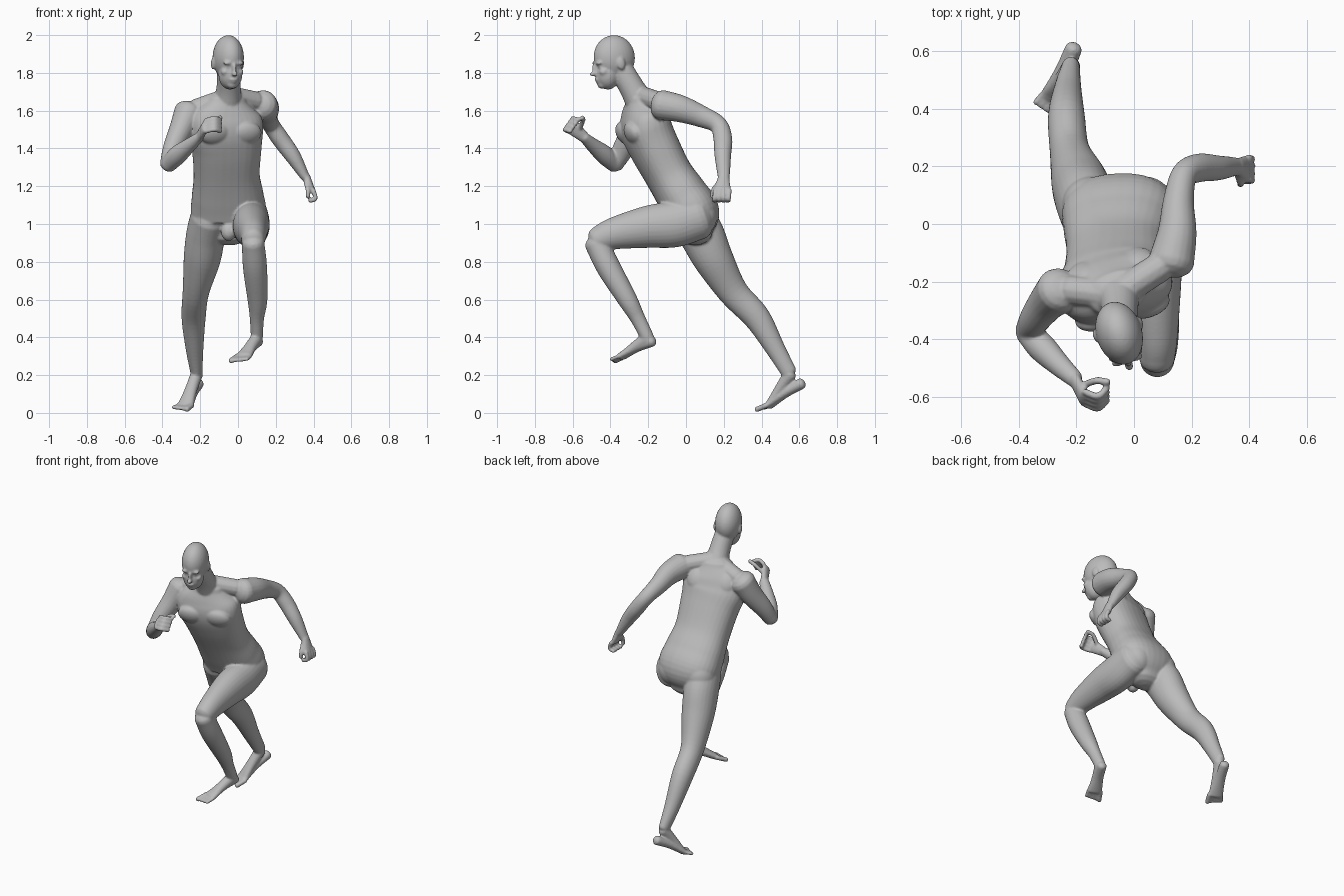
import bpy, bmesh, math
from mathutils import Matrix, Vector

if "Cube" in bpy.data.objects:
    bpy.data.objects.remove(bpy.data.objects["Cube"], do_unlink=True)

UNIT = 0.01          # all body measures below are hundredths
STEPS = 6            # rings between two key sections
X, Y, Z = Vector((1, 0, 0)), Vector((0, 1, 0)), Vector((0, 0, 1))
bm = bmesh.new()


def spline(rows):
    """Smooth path through rows of x, y, z, half width, half depth."""
    keys = [Vector(row) for row in rows]
    keys = [keys[0] * 2 - keys[1]] + keys + [keys[-1] * 2 - keys[-2]]
    path = []
    for a, b, c, d in zip(keys, keys[1:], keys[2:], keys[3:]):
        for i in range(STEPS):
            t = i / STEPS
            path.append((b * 2 + (c - a) * t + (a * 2 - b * 5 + c * 4 - d) * (t * t)
                         + (b * 3 - a - c * 3 + d) * (t * t * t)) * 0.5)
    path.append(keys[-2])
    return path


def loft(rows, side=X, twist=0, box=1.0, sides=20):
    """Closed, round-ended tube; twist turns the width axis along the path."""
    path = spline(rows)
    last = len(path) - 1
    sections = []
    for i, p in enumerate(path):
        before, after = path[max(i - 1, 0)], path[min(i + 1, last)]
        tangent = (Vector(after[:3]) - Vector(before[:3])).normalized()
        axis = Matrix.Rotation(math.radians(twist * i / last), 3, 'Z') @ Vector(side)
        u = (axis - tangent * axis.dot(tangent)).normalized()
        v = tangent.cross(u)
        centre, wide, deep = Vector(p[:3]), p[3], p[4]
        dome = [(math.sin(a) * min(wide, deep) * 0.7, math.cos(a)) for a in (0.45, 0.9, 1.3)]
        body = [(0, 1)]
        if i == 0:
            body = [(-s, c) for s, c in reversed(dome)] + body
        if i == last:
            body = body + dome
        for shift, scale in body:
            sections.append((centre + tangent * shift, u * wide * scale, v * deep * scale))

    def bend(value):
        return math.copysign(abs(value) ** box, value)

    rings = []
    for centre, u, v in sections:
        angles = [math.tau * k / sides for k in range(sides)]
        rings.append([bm.verts.new((centre + u * bend(math.cos(a)) + v * bend(math.sin(a))) * UNIT)
                      for a in angles])
    for low, high in zip(rings, rings[1:]):
        for k in range(sides):
            n = (k + 1) % sides
            bm.faces.new((low[k], low[n], high[n], high[k]))
    bm.faces.new(rings[0][::-1])
    bm.faces.new(rings[-1])


def tube(points, radius, side=X):
    loft([(*p, radius, radius) for p in points], side, sides=12)


def blob(centre, radii, frame=Matrix()):
    place = Matrix.Scale(UNIT, 4) @ frame @ Matrix.Translation(centre) @ Matrix.Diagonal((*radii, 1))
    bmesh.ops.create_uvsphere(bm, u_segments=28, v_segments=18, radius=1, matrix=place)


def pair(centre, radii, frame):
    x, y, z = centre
    for sign in (-1, 1):
        blob((sign * x, y, z), radii, frame)


def frame_at(place, yaw, pitch):
    return (Matrix.Translation(place) @ Matrix.Rotation(math.radians(yaw), 4, 'Z')
            @ Matrix.Rotation(math.radians(pitch), 4, 'X'))


def foot(ankle, heel, ball, toe, big):
    """Sole, instep and five toes; big is the side of the big toe."""
    ankle, heel, ball, toe = map(Vector, (ankle, heel, ball, toe))
    along = (ball - heel).normalized()
    across = Z.cross(along).normalized()
    arch = heel.lerp(ball, 0.5) + Z * 0.8
    loft([(*heel, 3, 3), (*arch, 3.4, 2.6), (*ball, 4.8, 2.1)], across)
    loft([(*ankle, 3.2, 3.6), (*ankle.lerp(ball, 0.5), 3.4, 2.8), (*ball, 4.4, 1.8)], across)
    for i in range(5):
        offset = across * (big * (2 - i) * 2.1)
        tip = toe + offset - along * (i * 0.5)
        tube([ball + offset * 0.9, tip], 1.1 if i else 1.5, across)


# Torso, leaning forward, shoulders turned against the hips
loft([(-5, 5, 95, 12, 9), (-5, 4, 105, 19.5, 14), (-5.5, -2, 115, 19, 13.5),
      (-6, -9, 126, 17.5, 12.5), (-6, -16.5, 140, 18.5, 13), (-6.5, -21, 150, 20, 13),
      (-6.5, -22.5, 158, 18.5, 11), (-6, -23.5, 165, 11, 8)], twist=18, box=0.85, sides=32)
chest = frame_at((-6.5, -21, 150), 15, 27)
pair((8.5, -9.3, 2.5), (8.5, 4.3, 6.5), chest)      # chest muscles
pair((9, 8.5, 4), (6.5, 4, 7.5), chest)             # shoulder blades
blob((4, 6, 104), (10, 10.5, 11))                   # buttocks
blob((-15, 6.5, 104), (10, 10, 11))
blob((-5, -7, 96), (4, 4, 5))                       # groin

# Neck and the slopes to the shoulders
loft([(-6, -22, 160, 8.5, 8.5), (-5, -28, 171, 6.6, 6.8), (-5, -34, 181, 6, 6.5)])
tube([(-5, -24, 168), (9, -15, 165)], 5.3, Z)
tube([(-5, -25, 167), (-22, -23, 161)], 5.3, Z)

# Head, turned a little to its left and tipped down
head = frame_at((-5, -38.5, 187), 17, 8)
blob((0, 0.7, 1), (8, 11.2, 11.9), head)            # skull
blob((0, -4.5, -7.5), (6.3, 6.3, 7.8), head)        # face
blob((0, -7.7, -12), (3, 2.8, 2.5), head)           # chin
blob((0, -10.6, -3.5), (1.1, 1.6, 3.2), head)       # nose bridge
blob((0, -12.2, -6), (1.6, 1.8, 1.2), head)         # nose tip
blob((0, -10.6, -9), (2.3, 1.1, 0.6), head)         # lips
blob((0, -10.3, -10.4), (2, 1, 0.6), head)
pair((3, -9.3, -0.5), (2.8, 1.4, 1), head)          # brows
pair((3, -8.3, -2.8), (1.5, 1.3, 1), head)          # eyes
pair((4.2, -7.3, -5.5), (2, 2.4, 2), head)          # cheeks
pair((8, 1.7, -2.3), (1, 2.2, 3.3), head)           # ears

# Left arm, swung back
loft([(13, -13, 163, 8, 8), (15, -3, 161, 6.8, 7.2), (15.5, 8, 157, 5.4, 5.8),
      (17.5, 17, 152.5, 4.6, 4.8), (22.5, 19.5, 145, 4.7, 5), (29, 19.5, 136, 4.2, 4.4),
      (35.5, 20, 125, 2.5, 3.2)])
loft([(36, 20, 125, 2.3, 3), (39, 19.3, 118, 1.8, 4.6)])
for i in range(4):
    y = 23 - i * 2.5
    tube([(39.8, y, 118), (41, y - 0.4, 113.5), (38, y - 0.6, 112.3)], 1.25, Y)
tube([(36, 17.5, 122), (37, 14.5, 118), (37, 14, 114.5)], 1.3)

# Right arm, bent forward with a loose fist
loft([(-26, -23, 159, 8, 8), (-30, -27, 150, 6.5, 7), (-34.5, -33, 140, 5.3, 5.8),
      (-37, -37.5, 131.5, 4.4, 4.4)])
loft([(-37, -37.5, 131.5, 4.4, 4.4), (-32, -43, 136.5, 5, 5), (-26, -49, 141.5, 3.8, 4),
      (-20.5, -54, 146, 2.6, 3)], Z)
loft([(-20.5, -54, 146, 2.2, 3), (-17.5, -60.5, 151.5, 1.8, 4.2)])
for i in range(4):
    y, z = (i - 1.5) * 1.4, 152 + (i - 1.5) * 2
    tube([(-17, y - 60.5, z), (-12.5, y - 62, z + 1), (-9.3, y - 59, z)], 1.25, Z)
tube([(-17.5, -56, 151), (-13, -54.5, 155), (-9, -55, 156.3)], 1.3, Z)

# Left leg, knee lifted in front
loft([(6.5, 7, 104, 9.5, 12), (7, -6, 100, 9.8, 12.3), (7, -20, 98.5, 9.5, 11.2),
      (8, -38, 95, 7.3, 8.5), (8, -47, 91.5, 6.2, 6.8)], sides=28)
loft([(8, -47.5, 90, 6, 6.3), (9, -41, 77, 6.4, 6.4), (10.3, -31, 60, 5.3, 5.2),
      (10, -25.5, 50, 3.8, 4), (10, -20.5, 40, 3.2, 3.6)])
foot((10, -20.5, 39.5), (10.5, -18, 38), (3, -34, 30), (0, -39.5, 27.5), -1)

# Right leg, pushing off behind
loft([(-15, 2, 104, 10, 12), (-17, 8, 95, 10.3, 12), (-19, 14.5, 81.5, 9.8, 10.6),
      (-22.3, 25, 64, 7, 8), (-23.5, 37.5, 50.5, 6.4, 7.1), (-23, 47.3, 34, 4.7, 5.2),
      (-22, 54.5, 21.5, 3.2, 4.2)], sides=28)
foot((-21.8, 55, 20.5), (-21, 61, 15.5), (-28, 44, 4), (-31, 39, 1.8), 1)

bmesh.ops.recalc_face_normals(bm, faces=bm.faces)

# Fuse the parts into one smooth skin
skin = bpy.data.materials.new("plain_grey")
skin.use_nodes = True
grey = (0.5, 0.5, 0.5, 1)
skin.diffuse_color = grey
skin.node_tree.nodes["Principled BSDF"].inputs["Base Color"].default_value = grey

mesh = bpy.data.meshes.new("running_body")
bm.to_mesh(mesh)
bm.free()
mesh.materials.append(skin)
body = bpy.data.objects.new("running_body", mesh)
bpy.context.scene.collection.objects.link(body)

fuse = body.modifiers.new("fuse", 'REMESH')
fuse.mode = 'VOXEL'
fuse.voxel_size = 0.0065
relax = body.modifiers.new("relax", 'SMOOTH')
relax.factor = 0.5
relax.iterations = 5

bpy.context.view_layer.update()
fused = bpy.data.meshes.new_from_object(body.evaluated_get(bpy.context.evaluated_depsgraph_get()))
body.modifiers.clear()
body.data = fused
if not fused.materials:
    fused.materials.append(skin)
fused.polygons.foreach_set("use_smooth", [True] * len(fused.polygons))
fused.update()
